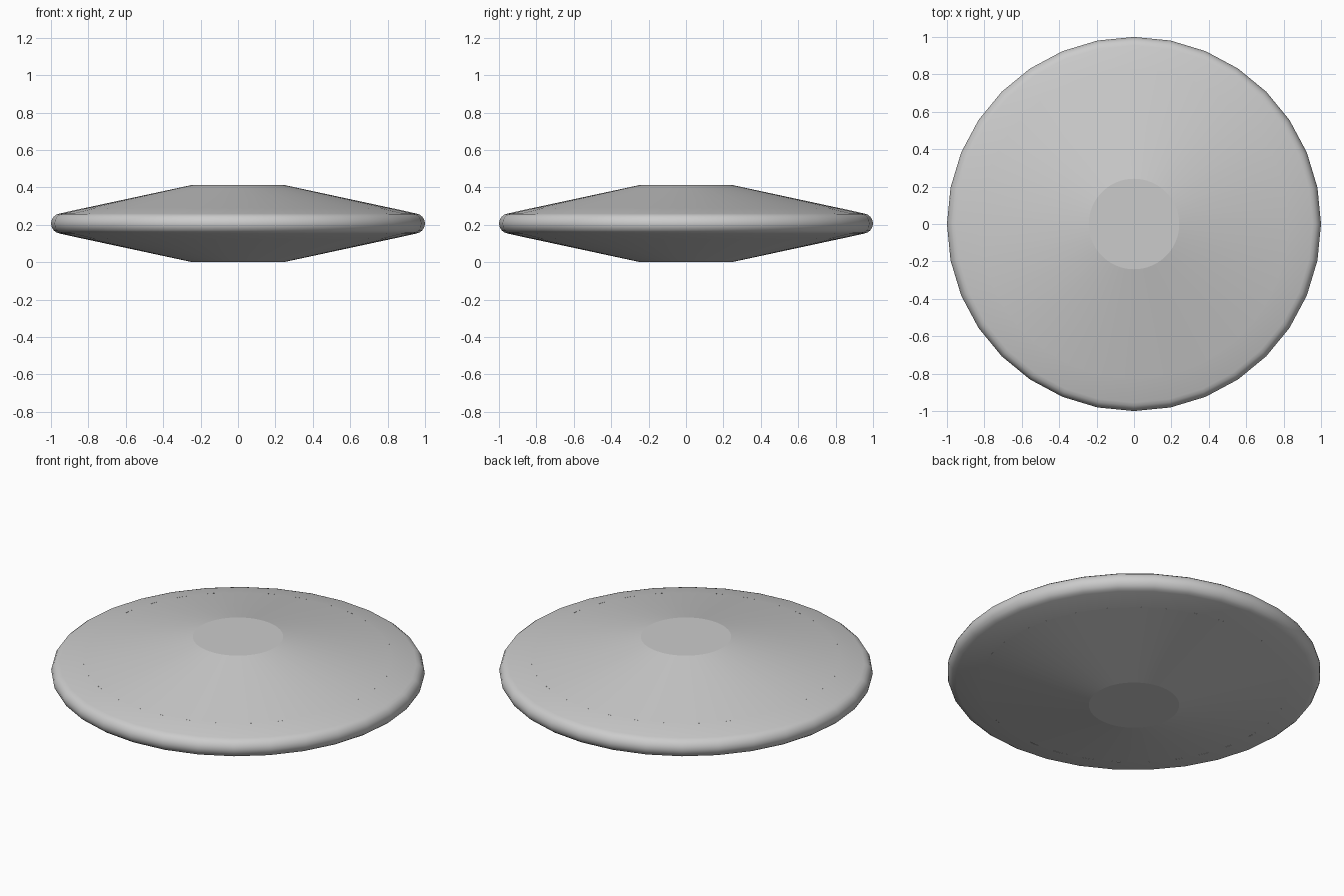
import bpy, bmesh, math

if "Cube" in bpy.data.objects:
    bpy.data.objects.remove(bpy.data.objects["Cube"])

MID = 0.207  # height of the symmetry plane


def lathe(name, half, sides, angle):
    """Revolve an upper half profile (radius, height above MID), mirrored downward."""
    profile = half + [(r, -h) for r, h in reversed(half) if h > 0]
    bm = bmesh.new()
    rings = []
    for r, h in profile:
        rings.append([bm.verts.new((r * math.cos(2 * math.pi * i / sides),
                                    r * math.sin(2 * math.pi * i / sides), MID + h))
                      for i in range(sides)])
    for a, b in zip(rings, rings[1:]):
        for i in range(sides):
            j = (i + 1) % sides
            bm.faces.new((a[i], b[i], b[j], a[j]))
    return bm, rings


def finish(name, bm, angle):
    bmesh.ops.recalc_face_normals(bm, faces=bm.faces)
    mesh = bpy.data.meshes.new(name)
    bm.to_mesh(mesh)
    bm.free()
    obj = bpy.data.objects.new(name, mesh)
    bpy.context.collection.objects.link(obj)
    bpy.ops.object.select_all(action='DESELECT')
    obj.select_set(True)
    bpy.context.view_layer.objects.active = obj
    bpy.ops.object.shade_smooth_by_angle(angle=math.radians(angle))


# Inner body: double cone with flat hubs on both faces
bm, rings = lathe("disc_body", [(0.242, MID), (0.83, 0.0805)], 64, 10)
bm.faces.new(rings[0])
bm.faces.new(list(reversed(rings[-1])))
# close the hidden outer edge is already covered by the last band
finish("disc_body", bm, 10)

# Outer rim: continues the slope, then rounds over the edge
half = [(0.83, 0.081), (0.955, 0.053), (0.972, 0.047), (0.986, 0.036),
        (0.996, 0.019), (1.0, 0.0)]
bm, rings = lathe("outer_rim", half, 32, 35)
# inner wall closes the ring
for i in range(32):
    j = (i + 1) % 32
    bm.faces.new((rings[-1][i], rings[0][i], rings[0][j], rings[-1][j]))
finish("outer_rim", bm, 35)
